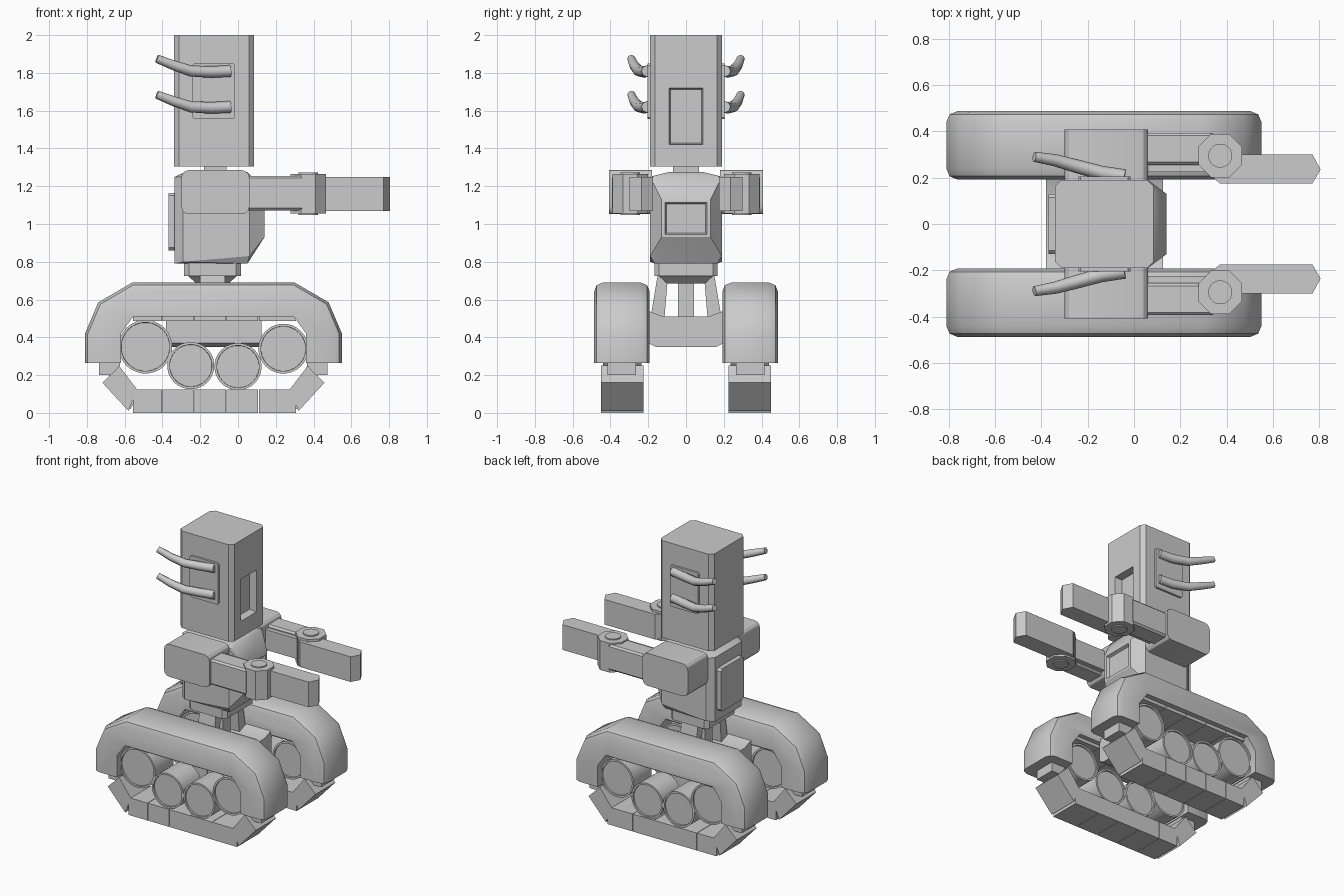
import bpy, bmesh, math
from mathutils import Vector

cube = bpy.data.objects.get("Cube")
if cube:
    bpy.data.objects.remove(cube, do_unlink=True)

GREY = (0.6, 0.6, 0.6, 1)
grey = bpy.data.materials.new("plain grey")
grey.use_nodes = True
grey.diffuse_color = GREY
grey.node_tree.nodes["Principled BSDF"].inputs["Base Color"].default_value = GREY


def finish(name, bm, mirror=False, angle=30):
    bmesh.ops.recalc_face_normals(bm, faces=bm.faces)
    mesh = bpy.data.meshes.new(name)
    bm.to_mesh(mesh)
    bm.free()
    mesh.materials.append(grey)
    mesh.shade_smooth()
    mesh.set_sharp_from_angle(angle=math.radians(angle))
    obj = bpy.data.objects.new(name, mesh)
    bpy.context.collection.objects.link(obj)
    if mirror:
        mod = obj.modifiers.new("Mirror", 'MIRROR')
        mod.use_axis = (False, True, False)
        mod.use_mirror_merge = False
    return obj


def prism(pts, axis, lo, hi):
    """Extrude a 2D outline along x, y or z."""
    bm = bmesh.new()

    def place(p, t):
        co = list(p)
        co.insert("xyz".index(axis), t)
        return co
    a = [bm.verts.new(place(p, lo)) for p in pts]
    b = [bm.verts.new(place(p, hi)) for p in pts]
    bm.faces.new(a)
    bm.faces.new(b[::-1])
    for i in range(len(pts)):
        j = (i + 1) % len(pts)
        bm.faces.new((a[j], a[i], b[i], b[j]))
    bmesh.ops.recalc_face_normals(bm, faces=bm.faces)
    return bm


def box(x, y, z):
    return prism([(x[0], y[0]), (x[1], y[0]), (x[1], y[1]), (x[0], y[1])], 'z', *z)


def hull(points):
    bm = bmesh.new()
    for p in points:
        bm.verts.new(p)
    bmesh.ops.convex_hull(bm, input=bm.verts)
    bmesh.ops.dissolve_limit(bm, angle_limit=0.02, verts=bm.verts, edges=bm.edges)
    bmesh.ops.recalc_face_normals(bm, faces=bm.faces)
    return bm


def bevel(bm, rule, width, segments=1):
    edges = [e for e in bm.edges if rule(e)]
    bmesh.ops.bevel(bm, geom=edges, offset=width, segments=segments,
                    affect='EDGES', profile=0.5)
    return bm


def along(axis):
    i = "xyz".index(axis)
    return lambda e: abs((e.verts[0].co - e.verts[1].co).normalized()[i]) > 0.99


def recess(bm, half_width, z_lo, z_hi, depth):
    """Sink a rectangular window into the face furthest towards +x."""
    bm.normal_update()
    face = max(bm.faces, key=lambda f: (round(f.calc_center_median().x, 3), f.calc_area()))
    mid = face.calc_center_median().z
    bmesh.ops.inset_region(bm, faces=[face], thickness=0.01)
    for v in face.verts:
        v.co.y = math.copysign(half_width, v.co.y)
        v.co.z = z_hi if v.co.z > mid else z_lo
    bmesh.ops.inset_region(bm, faces=[face], thickness=0.012, depth=-depth)
    return bm


# Head with chamfered corners and a sunken face window
head = bevel(box((-0.34, 0.085), (-0.19, 0.19), (1.305, 2)), along('z'), 0.027)
finish("head", recess(head, 0.09, 1.42, 1.72, 0.05))
finish("neck", box((-0.18, -0.06), (-0.07, 0.07), (1.25, 1.32)))

# Side plates and curved horns of the head
finish("head_side_plate",
       bevel(box((-0.24, -0.015), (0.185, 0.205), (1.555, 1.85)), along('y'), 0.01), True)
HORN = [(-0.04, 0.205, 0, 1), (-0.14, 0.22, -0.005, 1), (-0.25, 0.25, 0, 0.95),
        (-0.34, 0.275, 0.03, 0.85), (-0.43, 0.29, 0.065, 0.7)]
for side, label in ((1, "left"), (-1, "right")):
    for level, z in (("upper", 1.81), ("lower", 1.62)):
        curve = bpy.data.curves.new(f"{label}_{level}_horn", 'CURVE')
        curve.dimensions = '3D'
        curve.bevel_depth = 0.031
        curve.bevel_resolution = 2
        curve.use_fill_caps = True
        spline = curve.splines.new('POLY')
        spline.points.add(len(HORN) - 1)
        for p, (x, y, dz, r) in zip(spline.points, HORN):
            p.co = (x, y * side, z + dz, 1)
            p.radius = r
        curve.materials.append(grey)
        bpy.context.collection.objects.link(bpy.data.objects.new(curve.name, curve))

# Torso, tapering to a sunken chest panel
points = []
for s in (1, -1):
    points += [(-0.335, s * 0.15, z) for z in (0.79, 1.25)]
    points += [(-0.29, s * 0.19, z) for z in (0.8, 1.25)]
    points += [(0.06, s * 0.19, z) for z in (0.83, 1.25)]
    points += [(0.05, s * 0.165, 0.79), (0.07, s * 0.15, 1.255)]
    points += [(-0.28, s * 0.09, 1.275), (0.05, s * 0.09, 1.275)]
    points += [(0.14, s * 0.13, 0.93), (0.14, s * 0.13, 1.13)]
finish("torso", recess(hull(points), 0.112, 0.945, 1.115, 0.02))
finish("back_plate",
       bevel(box((-0.368, -0.32), (-0.13, 0.13), (0.86, 1.165)), along('x'), 0.015))

# Waist block and its tapered underside
finish("waist", bevel(box((-0.285, 0.015), (-0.167, 0.167), (0.725, 0.8)), along('z'), 0.025))
finish("waist_taper", hull(
    [(x, y, 0.73) for x in (-0.27, 0) for y in (-0.15, 0.15)] +
    [(x, y, 0.685) for x in (-0.22, -0.05) for y in (-0.1, 0.1)]))

# Struts and cross beam joining the two track units
finish("centre_strut", box((-0.18, -0.09), (-0.042, 0.042), (0.48, 0.74)))
finish("side_strut", prism([(0.095, 0.73), (0.15, 0.73), (0.19, 0.49), (0.115, 0.49)],
                           'x', -0.2, -0.07), True)
finish("cross_beam", prism([(-0.2, 0.37), (-0.16, 0.35), (0.16, 0.35), (0.2, 0.37),
                            (0.2, 0.54), (0.12, 0.51), (-0.12, 0.51), (-0.2, 0.54)],
                           'x', -0.38, 0.125))

# Shoulders and arms
finish("shoulder", bevel(box((-0.3, 0.06), (0.18, 0.408), (1.052, 1.285)),
                         along('y'), 0.04, 3), True)
finish("upper_arm", bevel(box((0.03, 0.34), (0.255, 0.393), (1.072, 1.255)),
                          along('x'), 0.012), True)
finish("upper_arm_rib", box((0.03, 0.33), (0.225, 0.27), (1.09, 1.235)), True)


def disc(cx, cy, r, sides):
    turns = [math.tau * (i + 0.5) / sides for i in range(sides)]
    return [(cx + r * math.cos(t), cy + r * math.sin(t)) for t in turns]


finish("elbow", prism(disc(0.372, 0.295, 0.102, 8), 'z', 1.055, 1.265), True)
finish("elbow_pin", prism(disc(0.372, 0.295, 0.052, 16), 'z', 1.048, 1.273), True)
finish("forearm", prism([(0.33, 0.21), (0.37, 0.175), (0.77, 0.175), (0.805, 0.235),
                         (0.77, 0.3), (0.4, 0.3)], 'z', 1.068, 1.248), True)

# Arched track covers with rounded outer edges
MID = -0.13


def symmetric(half):
    return [(MID - x, z) for x, z in half] + [(MID + x, z) for x, z in half[::-1]]


outer = symmetric([(0.68, 0.265), (0.68, 0.42), (0.61, 0.585), (0.43, 0.69)])
inner = symmetric([(0.49, 0.265), (0.49, 0.42), (0.425, 0.51)])


def outside_rim(e):
    mid = (e.verts[0].co + e.verts[1].co) / 2
    flat = abs(e.verts[0].co.y - e.verts[1].co.y) < 0.001
    return flat and mid.z > 0.28 and (abs(mid.x - MID) > 0.5 or mid.z > 0.52)


cover = bevel(prism(outer + inner[::-1], 'y', 0.192, 0.487), outside_rim, 0.048, 2)
finish("track_cover", cover, True, 40)

# Road wheels with a thin raised rim
for i, (x, z, r) in enumerate([(-0.49, 0.35, 0.142), (-0.25, 0.25, 0.125),
                               (0, 0.245, 0.125), (0.24, 0.34, 0.132)]):
    wheel = prism(disc(x, z, r, 28), 'y', 0.235, 0.44)
    caps = [f for f in wheel.faces if len(f.verts) > 4]
    bmesh.ops.inset_individual(wheel, faces=caps, thickness=0.013, depth=0)
    bmesh.ops.inset_individual(wheel, faces=caps, thickness=0.001, depth=-0.01)
    finish(f"wheel_{i + 1}", wheel, True)

# Tread links along the ground and under the cover
cuts = [-0.555, -0.4, -0.23, -0.06, 0.11, 0.31]
for i, (a, b) in enumerate(zip(cuts, cuts[1:])):
    finish(f"ground_link_{i + 1}", box((a, b - 0.003), (0.225, 0.45), (0, 0.125)), True)
    finish(f"upper_link_{i + 1}", box((a, b - 0.003), (0.225, 0.45), (0.487, 0.515)), True)

# Slanted and upright links at both ends of each track
for label, s in (("front", 1), ("rear", -1)):
    def at(pts):
        return [(MID + s * x, z) for x, z in pts]
    finish(f"{label}_slanted_link", prism(
        at([(0.45, 0.01), (0.588, 0.16), (0.52, 0.225), (0.5, 0.25), (0.405, 0.125)]),
        'y', 0.225, 0.45), True)
    finish(f"{label}_link_tooth", prism(
        at([(0.44, 0.02), (0.575, 0.165), (0.52, 0.24), (0.39, 0.1)]),
        'y', 0.28, 0.395), True)
    finish(f"{label}_upright_link", prism(
        at([(0.5, 0.2), (0.605, 0.2), (0.605, 0.32), (0.49, 0.32)]),
        'y', 0.265, 0.415), True)
